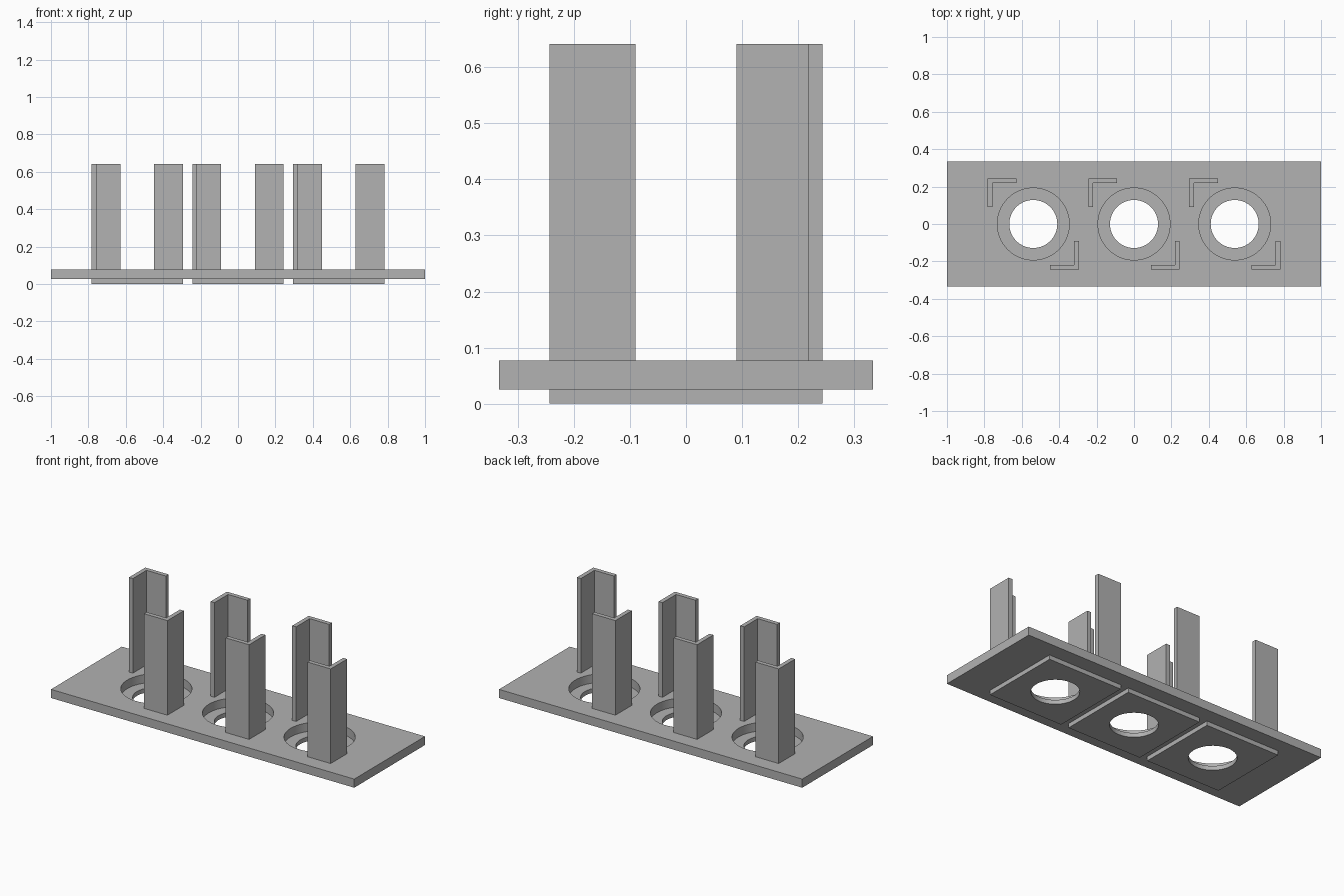
import bpy
import bmesh
import math

if "Cube" in bpy.data.objects:
    bpy.data.objects.remove(bpy.data.objects["Cube"], do_unlink=True)

U = 1 / 39                      # design unit: the plate is 78 units long
BAYS = {"right": -21, "middle": 0, "left": 21}

grey = bpy.data.materials.new("plain grey")
colour = (0.445, 0.445, 0.445, 1)
grey.diffuse_color = colour
grey.use_nodes = True
grey.node_tree.nodes["Principled BSDF"].inputs["Base Color"].default_value = colour


def rectangle(cx, half_x, half_y):
    return [(cx + sx * half_x, sy * half_y)
            for sx, sy in ((-1, -1), (1, -1), (1, 1), (-1, 1))]


def circle(cx, radius, sides=96):
    steps = [2 * math.pi * i / sides for i in range(sides)]
    return [(cx + radius * math.cos(a), radius * math.sin(a)) for a in steps]


def prism(name, loops, bottom, top):
    """Extrude an outline, with any inner loops as holes, between two heights."""
    curve = bpy.data.curves.new(name + " profile", "CURVE")
    curve.dimensions = "2D"
    curve.fill_mode = "BOTH"
    curve.extrude = (top - bottom) * U / 2
    for loop in loops:
        spline = curve.splines.new("POLY")
        spline.points.add(len(loop) - 1)
        for point, (x, y) in zip(spline.points, loop):
            point.co = (x * U, y * U, 0, 1)
        spline.use_cyclic_u = True
    helper = bpy.data.objects.new(name + " helper", curve)
    bpy.context.collection.objects.link(helper)
    bpy.context.view_layer.update()
    graph = bpy.context.evaluated_depsgraph_get()
    mesh = bpy.data.meshes.new_from_object(helper.evaluated_get(graph))
    bpy.data.objects.remove(helper, do_unlink=True)
    bpy.data.curves.remove(curve)

    # Weld caps to walls and lift to the final height
    bm = bmesh.new()
    bm.from_mesh(mesh)
    bmesh.ops.remove_doubles(bm, verts=bm.verts, dist=0.00001)
    bmesh.ops.recalc_face_normals(bm, faces=bm.faces)
    bmesh.ops.translate(bm, verts=bm.verts, vec=(0, 0, (top + bottom) * U / 2))
    bm.to_mesh(mesh)
    bm.free()
    mesh.name = name
    mesh.materials.clear()
    mesh.materials.append(grey)
    obj = bpy.data.objects.new(name, mesh)
    bpy.context.collection.objects.link(obj)
    bpy.ops.object.select_all(action="DESELECT")
    obj.select_set(True)
    bpy.context.view_layer.objects.active = obj
    bpy.ops.object.shade_smooth_by_angle(angle=math.radians(30))
    return obj


# Base plate with three wide holes
prism("base_plate",
      [rectangle(0, 39, 13)] + [circle(cx, 7.5) for cx in BAYS.values()], 1, 3)

# L-shaped corner outline, pointing to +x and -y
OUT, IN, END = 9.5, 8.5, 3.5
CORNER = [(END, -OUT), (OUT, -OUT), (OUT, -END), (IN, -END), (IN, -IN), (END, -IN)]

for side, cx in BAYS.items():
    # Square pad below, whose narrower hole leaves a ledge
    prism(side + "_pad", [rectangle(cx, 9.5, 9.5), circle(cx, 5)], 0, 1)
    # Pair of corner posts on opposite corners
    for place, s in (("front", 1), ("back", -1)):
        prism(f"{side}_{place}_corner_post",
              [[(cx + s * x, s * y) for x, y in CORNER]], 3, 25)
